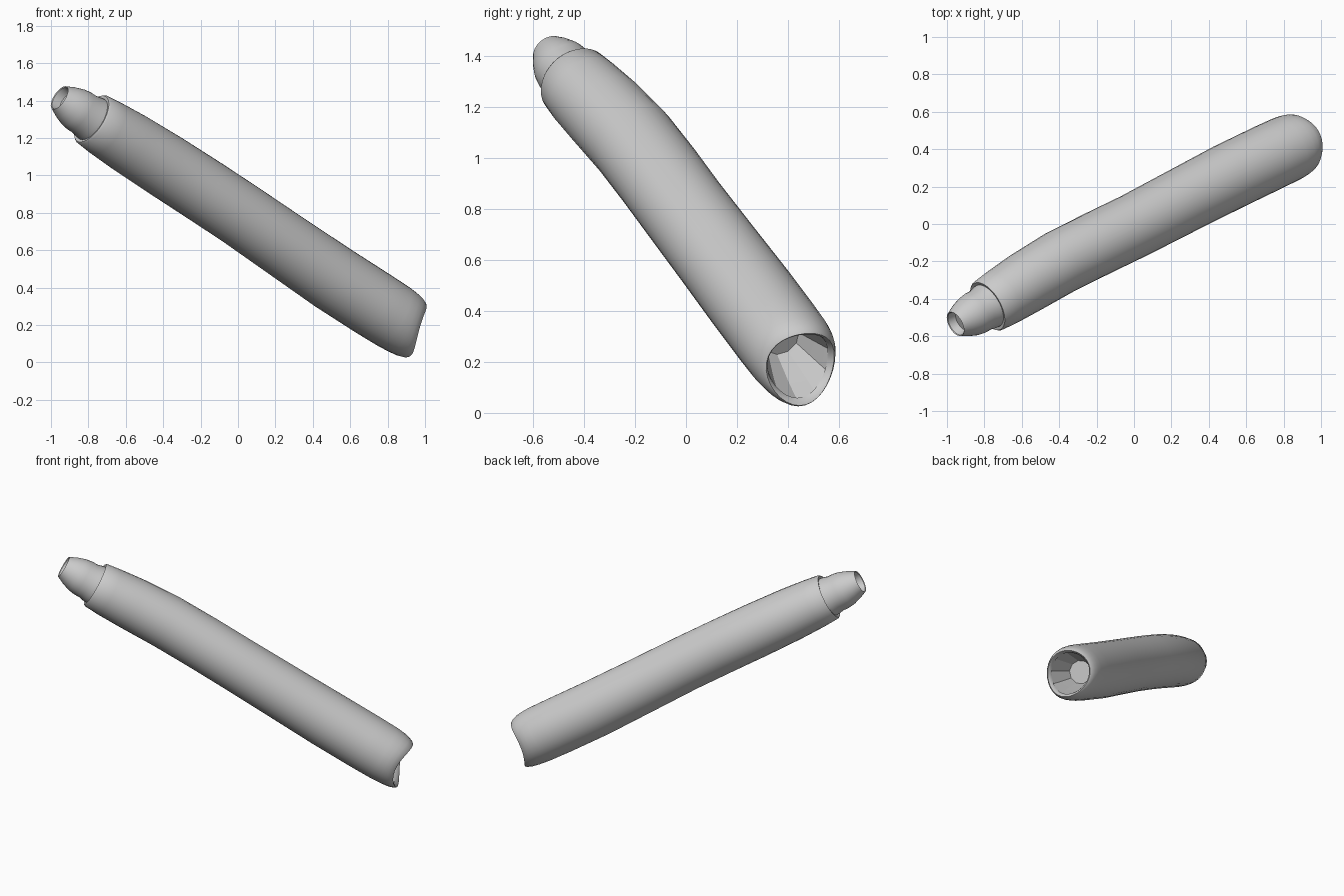
import bpy, bmesh, math
from mathutils import Vector

cube = bpy.data.objects.get("Cube")
if cube:
    bpy.data.objects.remove(cube, do_unlink=True)

grey = bpy.data.materials.new("plain_grey")
grey.use_nodes = True
GREY = (0.6, 0.6, 0.6, 1)
grey.diffuse_color = GREY
grey.node_tree.nodes["Principled BSDF"].inputs["Base Color"].default_value = GREY

# Gently bent centre line, from the narrow tip to the wide open end
PATH = [Vector(p) for p in ((-.955, -.535, 1.415), (-.78, -.438, 1.3), (-.4, -.207, 1.06),
                            (0, -.01, .8), (.5, .25, .457), (.935, .458, .18))]
DIST = [0]
for a, b in zip(PATH, PATH[1:]):
    DIST.append(DIST[-1] + (b - a).length)
END = DIST[-1]


def slope(i):
    a, b = max(i - 1, 0), min(i + 1, len(PATH) - 1)
    return (PATH[b] - PATH[a]) / (DIST[b] - DIST[a])


def centre(s):
    """Smooth point on the centre line at distance s."""
    i = 0
    while i < len(PATH) - 2 and s > DIST[i + 1]:
        i += 1
    h = DIST[i + 1] - DIST[i]
    t = (s - DIST[i]) / h
    k = t * t * (3 - 2 * t)
    return (PATH[i] * (1 - k) + PATH[i + 1] * k
            + slope(i) * h * t * (1 - t) ** 2 - slope(i + 1) * h * t * t * (1 - t))


def loft(name, profile, sides, angle, cap_end=False, cap_start=False):
    """Sweep circles of (distance, radius) along the centre line."""
    bm = bmesh.new()
    rings = []
    for s, r in profile:
        d = (centre(s + .01) - centre(s - .01)).normalized()
        side = d.cross(Vector((0, 0, 1))).normalized()
        up = side.cross(d)
        wave = min(max((s - END + .17) / .15, 0), 1)
        ring = []
        for j in range(sides):
            a = 2 * math.pi * j / sides
            # saddle-shaped rim at the open end
            shift = wave * (-.005 + .025 * math.cos(2 * a) - .03 * math.cos(a))
            ring.append(bm.verts.new(centre(s) + d * shift
                                     + r * (up * math.cos(a) + side * math.sin(a))))
        rings.append(ring)
    for p, q in zip(rings, rings[1:]):
        for j in range(sides):
            k = (j + 1) % sides
            bm.faces.new((p[j], q[j], q[k], p[k]))
    if cap_end:
        bm.faces.new(rings[-1])
    if cap_start:
        bm.faces.new(rings[0][::-1])
    mesh = bpy.data.meshes.new(name)
    bm.normal_update()
    bm.to_mesh(mesh)
    bm.free()
    mesh.materials.append(grey)
    obj = bpy.data.objects.new(name, mesh)
    bpy.context.collection.objects.link(obj)
    bpy.ops.object.select_all(action='DESELECT')
    obj.select_set(True)
    bpy.context.view_layer.objects.active = obj
    bpy.ops.object.shade_smooth_by_angle(angle=math.radians(angle))
    return obj


# Long barrel with a stepped collar and a rolled lip
C = DIST[1]
loft("barrel", [(C + .005, .11), (C - .005, .142), (C + .005, .149), (C + .1, .158),
                (.5, .167), (.74, .172), (1, .173), (1.26, .173), (1.6, .176),
                (1.92, .18), (2.2, .18), (END - .14, .178), (END - .08, .173),
                (END - .04, .166), (END - .01, .155), (END, .146), (END - .01, .136),
                (END - .03, .13)], 32, 40)

# Rounded nozzle with a shallow recess at the tip
loft("nozzle", [(.05, .058), (.004, .066), (0, .071), (.05, .094), (.1, .111), (.14, .117),
                (.18, .117), (C - .02, .124), (C + .03, .128)], 32, 40, cap_start=True)

# Faceted funnel inside the open end
loft("socket", [(END - .025, .14), (END - .1, .118), (END - .23, .075)], 10, 25, cap_end=True)
